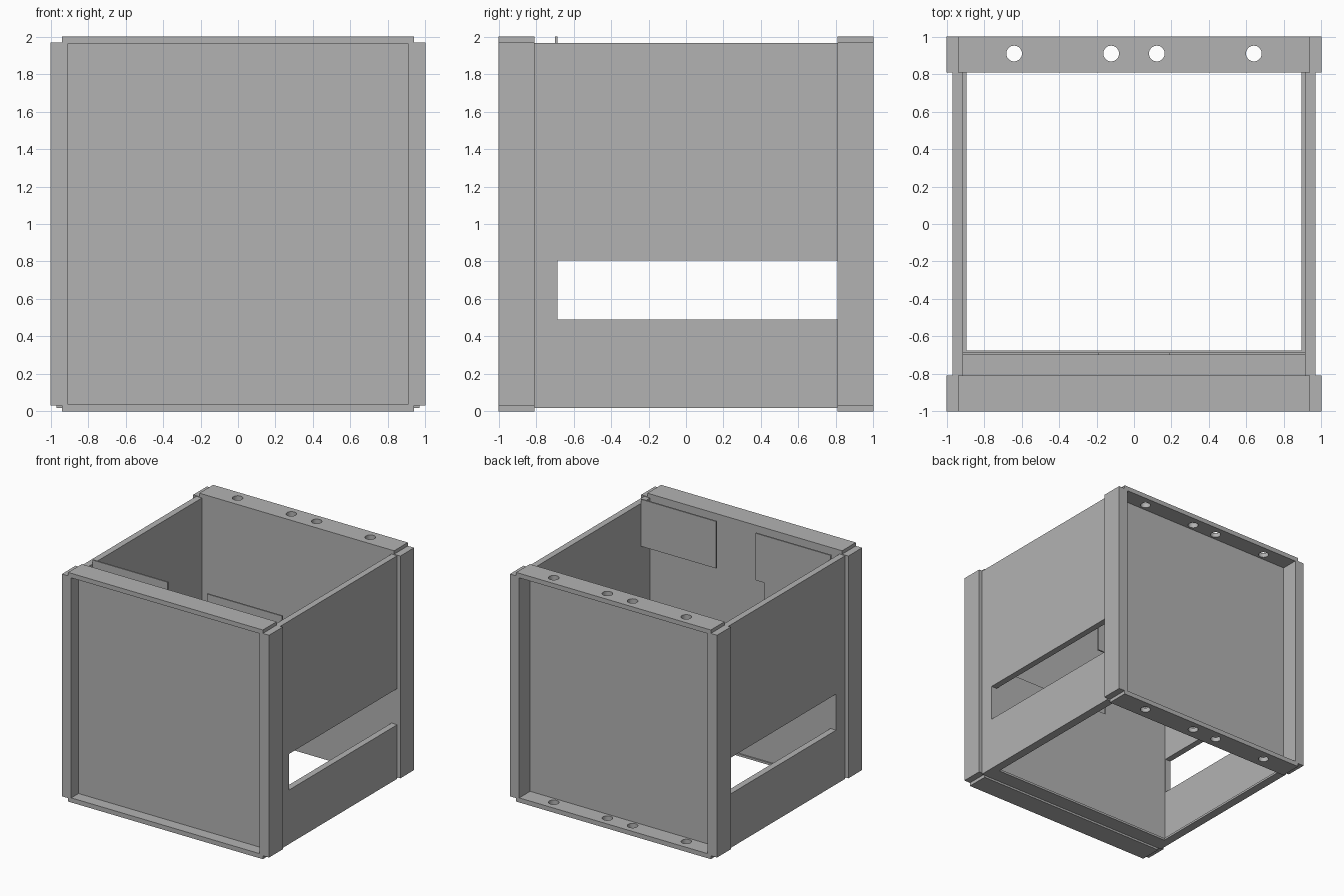
import bpy, bmesh
from mathutils import Vector

cube = bpy.data.objects.get("Cube")
if cube:
    bpy.data.objects.remove(cube, do_unlink=True)

grey = bpy.data.materials.new("plain grey")
grey.use_nodes = True
colour = (0.45, 0.45, 0.45, 1)
grey.diffuse_color = colour
grey.node_tree.nodes["Principled BSDF"].inputs["Base Color"].default_value = colour


def finish(name, bm):
    bmesh.ops.recalc_face_normals(bm, faces=bm.faces)
    mesh = bpy.data.meshes.new(name)
    bm.to_mesh(mesh)
    bm.free()
    mesh.materials.append(grey)
    obj = bpy.data.objects.new(name, mesh)
    bpy.context.collection.objects.link(obj)
    return obj


def plate(name, outline, axis, low, high):
    """Extrude a 2D outline along an axis, from low to high."""
    bm = bmesh.new()
    verts = []
    for a, b in outline:
        point = [a, b]
        point.insert(axis, low)
        verts.append(bm.verts.new(point))
    face = bm.faces.new(verts)
    new = bmesh.ops.extrude_face_region(bm, geom=[face])["geom"]
    shift = Vector((0, 0, 0))
    shift[axis] = high - low
    bmesh.ops.translate(bm, vec=shift, verts=[v for v in new if isinstance(v, bmesh.types.BMVert)])
    return finish(name, bm)


def box(name, x, y, z):
    return plate(name, [(x[0], y[0]), (x[1], y[0]), (x[1], y[1]), (x[0], y[1])], 2, *z)


# Round hole cutters through the rear top and bottom rails
bm = bmesh.new()
for x in (-0.64, -0.122, 0.122, 0.64):
    made = bmesh.ops.create_cone(bm, cap_ends=True, segments=32, radius1=0.042, radius2=0.042, depth=3)
    bmesh.ops.translate(bm, vec=(x, 0.91, 1), verts=made["verts"])
cutter = finish("hole_cutter", bm)
cutter.hide_render = True
cutter.hide_viewport = True
cutter.display_type = 'WIRE'

# Front and rear trays: recessed sheet with a rim on all four sides
trays = {"front": ((-1, -0.81), (-0.9, -0.81)), "rear": ((0.81, 1), (0.81, 0.85))}
for end, (rim, sheet) in trays.items():
    box(end + "_sheet", (-0.91, 0.91), sheet, (0.04, 1.96))
    for side, x in (("left", (0.91, 1)), ("right", (-1, -0.91))):
        box(f"{end}_{side}_rim", x, rim, (0.03, 1.97))
    for level, z in (("bottom", (0, 0.04)), ("top", (1.96, 2))):
        rail = box(f"{end}_{level}_rim", (-0.94, 0.94), rim, z)
        if end == "rear":
            mod = rail.modifiers.new("holes", 'BOOLEAN')
            mod.operation = 'DIFFERENCE'
            mod.solver = 'EXACT'
            mod.object = cutter

# Side walls with a long slot open at the rear end
wall = [(-0.81, 0.035), (0.81, 0.035), (0.81, 0.49), (-0.685, 0.49),
        (-0.685, 0.805), (0.81, 0.805), (0.81, 1.965), (-0.81, 1.965)]
plate("left_wall", wall, 0, 0.915, 0.97)
plate("right_wall", wall, 0, -0.97, -0.915)

# Floor frame around the large opening
plate("floor_frame", [(-0.97, -0.81), (0.97, -0.81), (0.97, 0.81), (0.895, 0.81),
                      (0.895, -0.675), (-0.895, -0.675), (-0.895, 0.81), (-0.97, 0.81)],
      2, 0.018, 0.037)

# Inner divider: central notch from the top, wide slot open on the left
plate("inner_divider", [(-0.915, 0.037), (0.915, 0.037), (0.915, 1.0), (-0.27, 1.0),
                        (-0.27, 1.59), (-0.19, 1.59), (-0.19, 2), (-0.915, 2)],
      1, -0.7, -0.687)
box("divider_upper_tab", (0.19, 0.915), (-0.7, -0.687), (1.59, 2))
